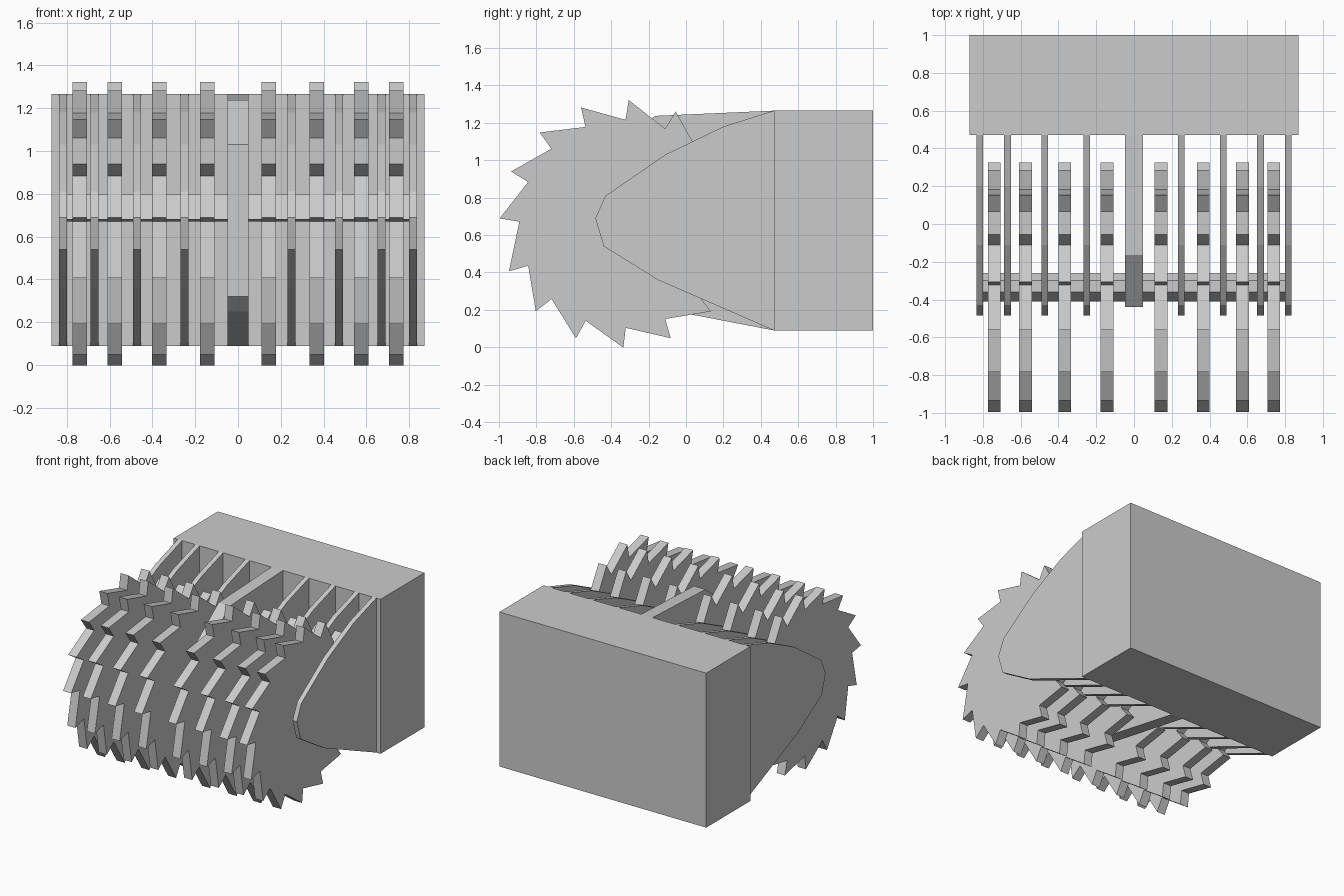
import bpy, bmesh, math
from math import radians

if "Cube" in bpy.data.objects:
    bpy.data.objects.remove(bpy.data.objects["Cube"])


def extrude_profile(name, pts, x0, x1):
    """Extrude a (y, z) outline along x."""
    bm = bmesh.new()
    face = bm.faces.new([bm.verts.new((x0, y, z)) for y, z in pts])
    res = bmesh.ops.extrude_face_region(bm, geom=[face])
    verts = [g for g in res["geom"] if isinstance(g, bmesh.types.BMVert)]
    bmesh.ops.translate(bm, verts=verts, vec=(x1 - x0, 0, 0))
    bmesh.ops.recalc_face_normals(bm, faces=bm.faces)
    me = bpy.data.meshes.new(name)
    bm.to_mesh(me)
    bm.free()
    ob = bpy.data.objects.new(name, me)
    bpy.context.collection.objects.link(ob)
    return ob


# Rear housing block
extrude_profile("housing", [(0.47, 0.09), (1.0, 0.09), (1.0, 1.265), (0.47, 1.265)], -0.87, 0.87)

# Pointed divider plates between the blades
plate = [(0.47, 1.265), (0.20, 1.18), (-0.11, 1.03), (-0.43, 0.81), (-0.485, 0.69),
         (-0.44, 0.54), (-0.15, 0.36), (0.47, 0.09)]
for x in (0.817, 0.67, 0.472, 0.25):
    for s in (-1, 1):
        extrude_profile("divider_plate", plate, s * x - 0.018, s * x + 0.018)

# Central support arm
arm = [(0.47, 1.265), (-0.165, 1.237), (-0.44, 1.03), (-0.44, 0.32), (-0.36, 0.25), (0.47, 0.09)]
extrude_profile("centre_arm", arm, -0.048, 0.048)

# Axle bar through all the blades
axle = [(-0.41, 0.68), (-0.36, 0.80), (-0.30, 0.80), (-0.26, 0.74), (-0.28, 0.67)]
extrude_profile("axle", axle, -0.80, 0.80)

# Toothed saw blades: radial tooth face, sloping back
CY, CZ, TEETH = -0.335, 0.66, 16
blade = []
for i in range(TEETH):
    a = 87.5 + i * 360 / TEETH
    # teeth on the lower half sit slightly further round
    a += 2.5 if 190 < a < 350 else 0
    for r, da in ((0.662, 0), (0.556, 1.3)):
        t = radians(a + da)
        blade.append((CY + r * math.cos(t), CZ + r * math.sin(t)))
for x in (0.74, 0.575, 0.367, 0.143):
    for s in (-1, 1):
        extrude_profile("saw_blade", blade, s * x - 0.034, s * x + 0.034)
